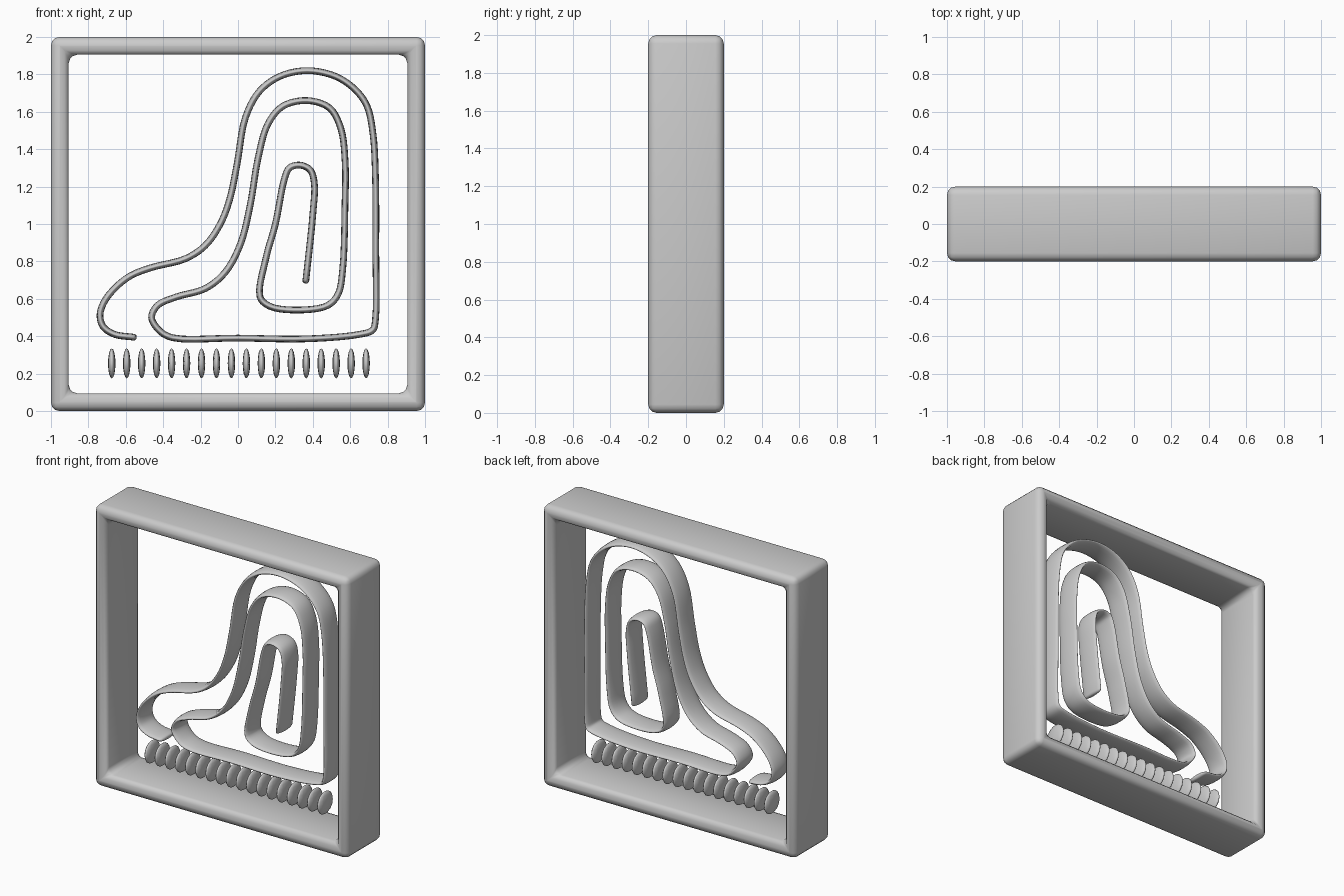
import bpy, bmesh, math
from mathutils import Vector

if "Cube" in bpy.data.objects:
    bpy.data.objects.remove(bpy.data.objects["Cube"])


def finish(name, bm, angle=60):
    bmesh.ops.recalc_face_normals(bm, faces=bm.faces)
    me = bpy.data.meshes.new(name)
    bm.to_mesh(me)
    bm.free()
    ob = bpy.data.objects.new(name, me)
    bpy.context.collection.objects.link(ob)
    for p in me.polygons:
        p.use_smooth = True
    return ob


# Square frame with softened edges
bm = bmesh.new()
loops = []
for h, y in ((1.0, -0.2), (1.0, 0.2), (0.905, 0.2), (0.905, -0.2)):
    loops.append([bm.verts.new((sx * h, y, 1 + sz * h))
                  for sx, sz in ((-1, -1), (1, -1), (1, 1), (-1, 1))])
for i in range(4):
    a, b = loops[i], loops[(i + 1) % 4]
    for j in range(4):
        k = (j + 1) % 4
        bm.faces.new((a[j], a[k], b[k], b[j]))
frame = finish("square_frame", bm)
bev = frame.modifiers.new("soft_edges", 'BEVEL')
bev.width = 0.045
bev.segments = 3
bev.limit_method = 'ANGLE'

# Spiral ribbon path in the x-z plane
path = [
    (-.56, .395), (-.66, .41), (-.72, .45), (-.738, .51), (-.72, .575), (-.67, .645),
    (-.58, .72), (-.47, .765), (-.28, .815), (-.175, .885), (-.095, 1.0), (-.045, 1.13),
    (-.005, 1.32), (.04, 1.57), (.115, 1.71), (.225, 1.79), (.37, 1.82), (.52, 1.79),
    (.625, 1.72), (.69, 1.63), (.722, 1.48), (.735, 1.25), (.737, .85), (.735, .49),
    (.72, .433), (.65, .41), (.37, .386), (0, .39), (-.35, .392), (-.42, .43),
    (-.462, .50), (-.43, .565), (-.33, .61), (-.175, .655), (-.07, .74), (.012, .89),
    (.065, 1.10), (.107, 1.35), (.16, 1.535), (.24, 1.63), (.37, 1.66), (.49, 1.62),
    (.55, 1.51), (.573, 1.33), (.572, 1.1), (.56, .76), (.535, .625), (.48, .565),
    (.33, .54), (.17, .56), (.118, .61), (.15, .82), (.2, 1.0), (.248, 1.24),
    (.275, 1.30), (.328, 1.315), (.385, 1.29), (.408, 1.22), (.40, 1.05), (.363, .70)]
pts = [Vector((x, 0, z)) for x, z in path]
pts = [2 * pts[0] - pts[1]] + pts + [2 * pts[-1] - pts[-2]]
line = []
STEPS = 5
for i in range(1, len(pts) - 2):
    # centripetal spline keeps uneven spacing smooth
    p = pts[i - 1:i + 3]
    d = [max((p[k + 1] - p[k]).length ** 0.5, 1e-4) for k in range(3)]
    m1 = d[1] * ((p[1] - p[0]) / d[0] - (p[2] - p[0]) / (d[0] + d[1])) + (p[2] - p[1])
    m2 = d[1] * ((p[3] - p[2]) / d[2] - (p[3] - p[1]) / (d[1] + d[2])) + (p[2] - p[1])
    for s in range(STEPS):
        t = s / STEPS
        line.append(p[1] * (2*t**3 - 3*t**2 + 1) + m1 * (t**3 - 2*t**2 + t)
                    + p[2] * (3*t**2 - 2*t**3) + m2 * (t**3 - t**2))
line.append(pts[-2])

# Flat rounded section swept along the path, with rounded ends
HALF_T, HALF_W, SIDES = 0.018, 0.09, 16
bm = bmesh.new()
stations = [(line[i], line[min(i + 1, len(line) - 1)] - line[max(i - 1, 0)], 1.0)
            for i in range(len(line))]
for end in (0, -1):
    c, tan, _ = stations[end]
    sign = -1 if end == 0 else 1
    for a in (35, 65, 85):
        r = math.radians(a)
        st = (c + sign * tan.normalized() * 0.018 * math.sin(r), tan, math.cos(r) ** 0.6)
        if end == 0:
            stations.insert(0, st)
        else:
            stations.append(st)
rings = []
for c, tan, f in stations:
    n = tan.normalized().cross(Vector((0, 1, 0)))
    ring = []
    for k in range(SIDES):
        a = 2 * math.pi * k / SIDES
        ring.append(bm.verts.new(c + n * (HALF_T * f * math.cos(a))
                                 + Vector((0, HALF_W * f * math.sin(a), 0))))
    rings.append(ring)
for a, b in zip(rings, rings[1:]):
    for k in range(SIDES):
        j = (k + 1) % SIDES
        bm.faces.new((a[k], a[j], b[j], b[k]))
bm.faces.new(rings[0])
bm.faces.new(rings[-1])
finish("spiral_ribbon", bm)

# Row of thin lens-shaped discs
for i in range(18):
    bm = bmesh.new()
    bmesh.ops.create_uvsphere(bm, u_segments=12, v_segments=8, radius=1)
    bmesh.ops.scale(bm, vec=(0.02, 0.085, 0.08), verts=bm.verts)
    disc = finish(f"disc_{i + 1}", bm)
    disc.location = (-0.675 + i * 0.08, 0, 0.255)
